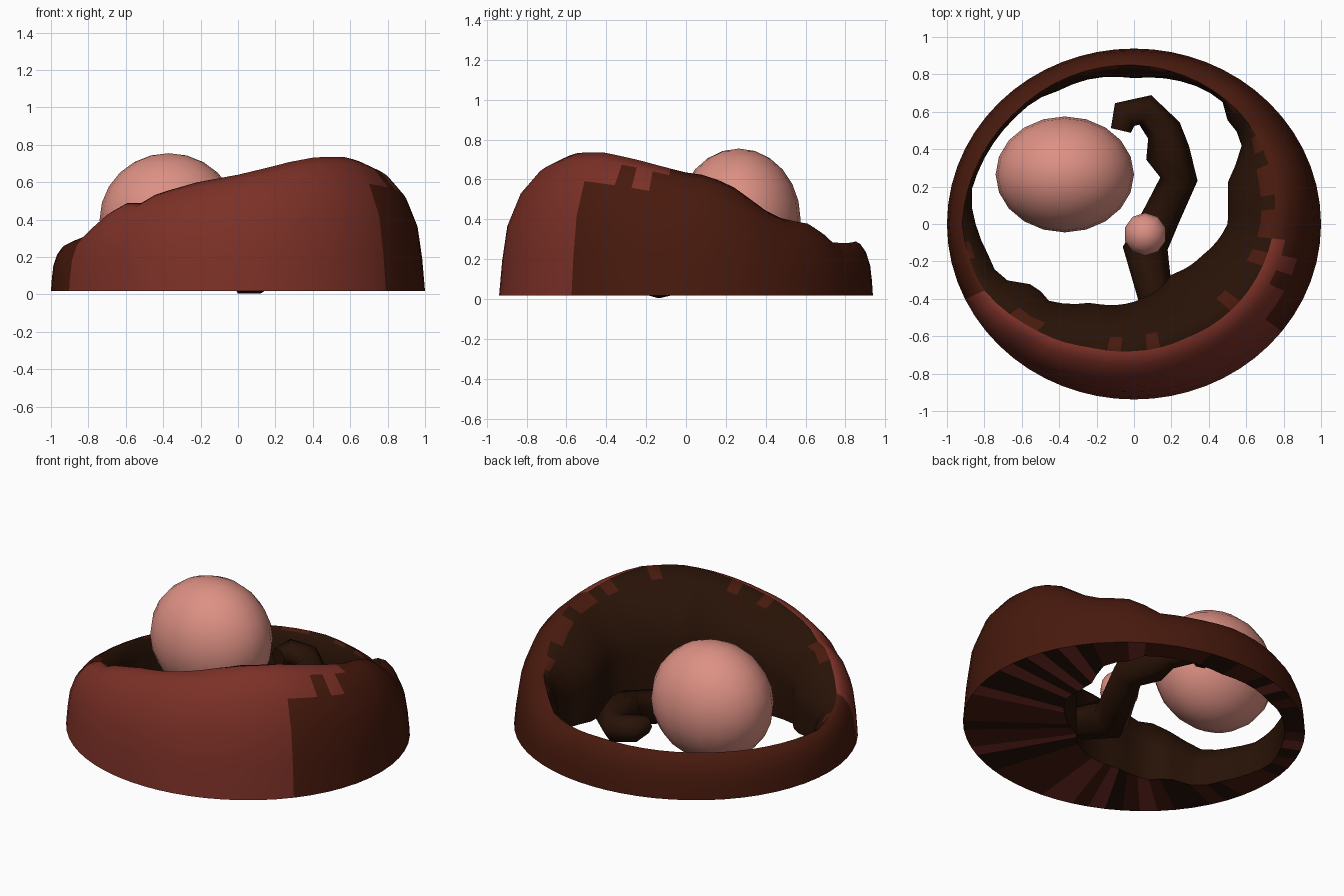
import bpy, bmesh, random
from math import sin, cos, pi, radians, sqrt
from mathutils import Vector

if "Cube" in bpy.data.objects:
    bpy.data.objects.remove(bpy.data.objects["Cube"])

random.seed(4)


def material(name, rgb):
    m = bpy.data.materials.new(name)
    m.diffuse_color = (*rgb, 1)
    m.use_nodes = True
    m.node_tree.nodes["Principled BSDF"].inputs["Base Color"].default_value = m.diffuse_color
    return m


RED = material("red_clay", (0.20, 0.030, 0.020))
BROWN = material("brown_clay", (0.064, 0.010, 0.004))
DARK = material("dark_clay", (0.021, 0.006, 0.002))
PINK = material("pink", (0.72, 0.28, 0.23))


def lookup(table, a):
    """Linear interpolation of (degrees, value) pairs around the circle."""
    pts = table + [(table[0][0] + 360, table[0][1])]
    for (a0, v0), (a1, v1) in zip(pts, pts[1:]):
        if a0 <= a <= a1:
            return v0 + (v1 - v0) * (a - a0) / (a1 - a0)


def make_object(name, bm, mats, angle=40):
    bmesh.ops.recalc_face_normals(bm, faces=bm.faces)
    me = bpy.data.meshes.new(name)
    bm.to_mesh(me)
    bm.free()
    for m in mats:
        me.materials.append(m)
    ob = bpy.data.objects.new(name, me)
    bpy.context.collection.objects.link(ob)
    bpy.ops.object.select_all(action='DESELECT')
    ob.select_set(True)
    bpy.context.view_layer.objects.active = ob
    bpy.ops.object.shade_smooth_by_angle(angle=radians(angle))
    return ob


# Ring wall: rim height, rim radius and inner opening radius by angle
HEIGHT = [(0, .635), (8, .62), (17, .57), (30, .445), (37, .40), (52, .37), (57, .285),
          (75, .28), (90, .29), (135, .27), (180, .26), (203, .31), (220, .49), (228, .49),
          (235, .54), (252, .60), (270, .64), (295, .71), (308, .735), (325, .735), (340, .70)]
RIM = [(0, .75), (45, .82), (90, .85), (135, .87), (180, .92), (203, .88),
       (225, .78), (250, .70), (270, .68), (295, .67), (315, .69), (340, .72)]
INNER = [(0, .50), (14, .515), (27, .56), (33, .69), (40, .74), (47, .735), (54, .82),
         (75, .80), (90, .78), (106, .81), (120, .82), (136, .87), (143, .90), (163, .91),
         (173, .876), (196, .78), (201, .79), (212, .61), (221, .62), (241, .48),
         (261, .436), (277, .40), (307, .335), (335, .40)]
OUTER_STEPS = [(0, 0), (.06, .28), (.16, .56), (.40, .80), (.72, .95), (1, 1)]
INNER_STEPS = [(.3, .94), (.65, .81), (.92, .64), (1, .5), (1, 0)]
BASE, N = 0.017, 60

bm = bmesh.new()
loops = []
for i in range(N):
    a = 360 * i / N
    c, s = cos(radians(a)), sin(radians(a))
    outer = 1 / sqrt(c * c + (s / .938) ** 2)
    h, rim = lookup(HEIGHT, a) - BASE, lookup(RIM, a)
    inner = min(lookup(INNER, a), rim - .02)
    prof = [(outer + (rim - outer) * t, BASE + h * z) for t, z in OUTER_STEPS]
    prof += [(rim + (inner - rim) * t, BASE + h * z) for t, z in INNER_STEPS]
    loops.append([bm.verts.new((r * c, r * s, z)) for r, z in prof])
M = len(loops[0])
for i in range(N):
    A, B = loops[i], loops[(i + 1) % N]
    a = 360 * (i + .5) / N
    for j in range(M):
        k = (j + 1) % M
        f = bm.faces.new((A[j], B[j], B[k], A[k]))
        if j < 3:      # outer side
            f.material_index = 0 if 205 < a < 323 else 1
        elif j < 5:    # upper slope, patchy at the ends
            red = 205 < a < 325 or (325 <= a < 355 and random.random() < .6)
            f.material_index = 0 if red else 1
        elif j == 5:   # rim
            f.material_index = 1 if random.random() < .25 else 2
        elif j < M - 1:
            f.material_index = 2
        else:          # underside stripes
            f.material_index = random.choice((0, 1, 1, 2, 2))
make_object("nest_wall", bm, [RED, BROWN, DARK], 55)


# Curled tentacle: six-sided tapered tube
def tube(name, path, sides, mat):
    bm = bmesh.new()
    pts = [Vector(p[:3]) for p in path]
    rings = []
    for i, p in enumerate(pts):
        t = (pts[min(i + 1, len(pts) - 1)] - pts[max(i - 1, 0)]).normalized()
        u = t.cross(Vector((0, 0, 1))).normalized()
        v = u.cross(t)
        r = path[i][3]
        rings.append([bm.verts.new(p + r * (u * cos(2 * pi * k / sides)
                                            + v * sin(2 * pi * k / sides)))
                      for k in range(sides)])
    for A, B in zip(rings, rings[1:]):
        for k in range(sides):
            n = (k + 1) % sides
            bm.faces.new((A[k], A[n], B[n], B[k]))
    bm.faces.new(rings[0])
    bm.faces.new(rings[-1])
    return make_object(name, bm, [mat], 75)


tube("curled_tentacle", [(.12, -.42, .17, .09), (.06, -.13, .108, .12), (.15, .05, .14, .10),
                         (.24, .24, .18, .10), (.18, .38, .21, .12), (.16, .50, .225, .095),
                         (.06, .61, .24, .085), (-.05, .585, .26, .08),
                         (-.07, .50, .26, .055)], 6, DARK)


# Pink balls
def ball(name, centre, radii, seg, rings):
    bm = bmesh.new()
    bmesh.ops.create_uvsphere(bm, u_segments=seg, v_segments=rings, radius=1)
    for v in bm.verts:
        v.co = Vector([c + q * r for c, q, r in zip(centre, v.co, radii)])
    return make_object(name, bm, [PINK], 60)


ball("large_ball", (-.37, .265, .40), (.37, .31, .355), 20, 12)
ball("small_ball", (.06, -.055, .26), (.115, .115, .115), 10, 8)
